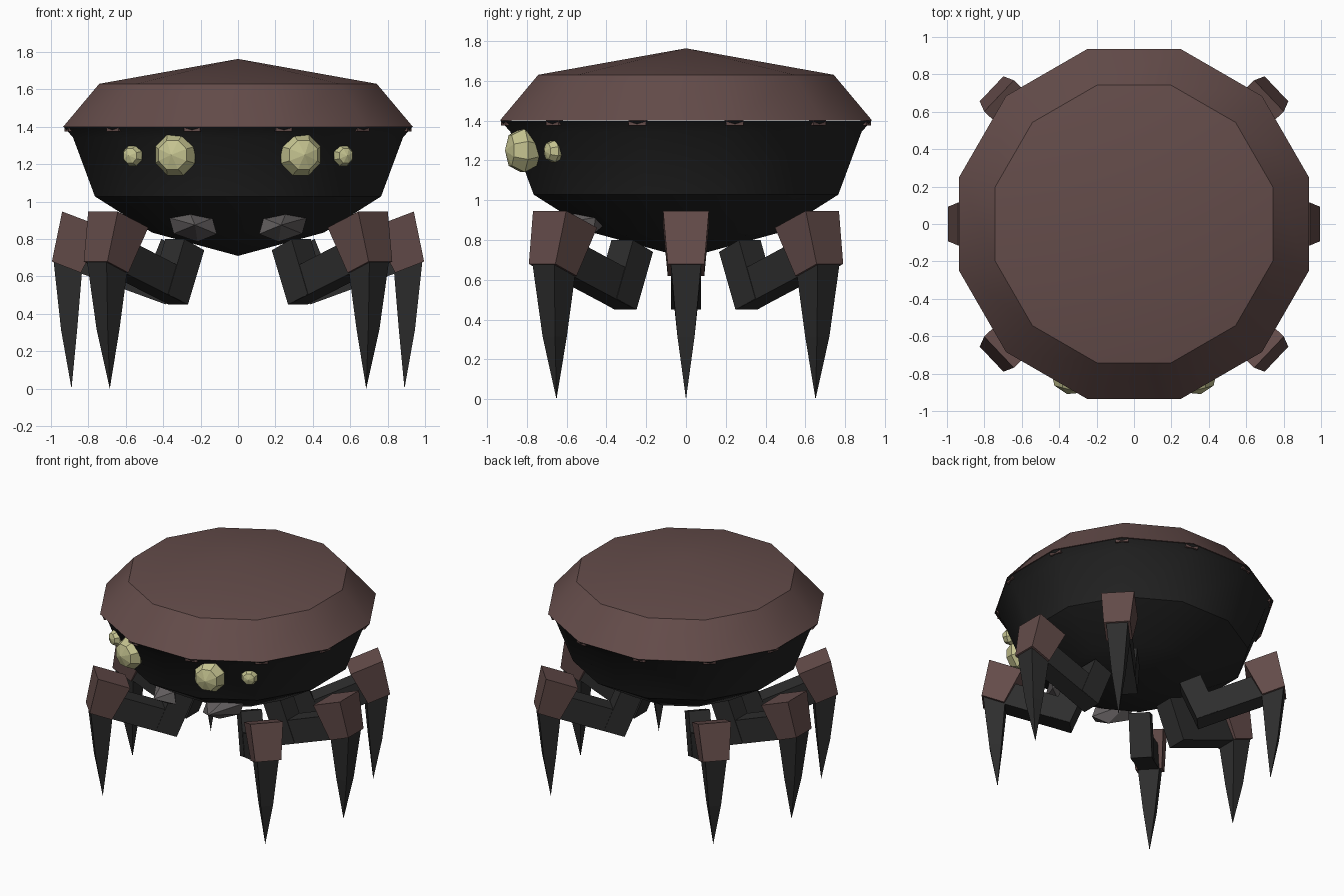
import bpy, bmesh, math
from mathutils import Matrix, Vector

cube = bpy.data.objects.get("Cube")
if cube:
    bpy.data.objects.remove(cube, do_unlink=True)


def material(name, r, g, b):
    m = bpy.data.materials.new(name)
    m.use_nodes = True
    m.diffuse_color = (r, g, b, 1)
    bsdf = m.node_tree.nodes["Principled BSDF"]
    bsdf.inputs["Base Color"].default_value = (r, g, b, 1)
    bsdf.inputs["Roughness"].default_value = 0.8
    return m


SHELL = material("red brown", 0.127, 0.072, 0.068)
BLACK = material("body black", 0.016, 0.016, 0.016)
LIMB = material("limb charcoal", 0.026, 0.026, 0.026)
EYE = material("pale yellow", 0.56, 0.55, 0.28)
GREY = material("fang grey", 0.12, 0.11, 0.112)


def finish(bm, name, mat, matrix=None, smooth=False):
    if matrix is not None:
        bm.transform(matrix)
    bmesh.ops.recalc_face_normals(bm, faces=bm.faces)
    mesh = bpy.data.meshes.new(name)
    bm.to_mesh(mesh)
    bm.free()
    mesh.materials.append(mat)
    ob = bpy.data.objects.new(name, mesh)
    bpy.context.collection.objects.link(ob)
    if smooth:
        bpy.ops.object.select_all(action='DESELECT')
        bpy.context.view_layer.objects.active = ob
        ob.select_set(True)
        bpy.ops.object.shade_smooth_by_angle(angle=math.radians(32))
    return ob


def loft(rings):
    """Skin a list of equal rings; a ring of one point closes to a tip."""
    bm = bmesh.new()
    rows = [[bm.verts.new(p) for p in ring] for ring in rings]
    for a, b in zip(rows, rows[1:]):
        n = max(len(a), len(b))
        for i in range(n):
            j = (i + 1) % n
            quad = [a[i % len(a)], a[j % len(a)], b[j % len(b)], b[i % len(b)]]
            bm.faces.new(list(dict.fromkeys(quad)))
    for end in (rows[0], rows[-1]):
        if len(end) > 2:
            bm.faces.new(end)
    return bm


def dodecagon(apothem, z):
    if apothem == 0:
        return [(0, 0, z)]
    r = apothem / math.cos(math.pi / 12)
    angles = [math.radians(15 + 30 * i) for i in range(12)]
    return [(r * math.cos(a), r * math.sin(a), z) for a in angles]


def prism(profile, widths):
    """Extrude an (x, z) profile across y, with a half width per corner."""
    return loft([[(x, s * w, z) for (x, z), w in zip(profile, widths)] for s in (-1, 1)])


# Body and shell
body = [(0, 0.71), (0.46, 0.835), (0.765, 1.028), (0.882, 1.343), (0.93, 1.398)]
finish(loft([dodecagon(r, z) for r, z in body]), "body", BLACK, smooth=True)
shell = [(0.935, 1.4), (0.742, 1.63), (0, 1.763)]
finish(loft([dodecagon(r, z) for r, z in shell]), "shell", SHELL, smooth=True)

# Small shell tabs under each corner of the rim
for i in range(12):
    bm = bmesh.new()
    bmesh.ops.create_cube(bm, size=1, matrix=Matrix.Diagonal((0.03, 0.09, 0.025, 1)))
    place = Matrix.Rotation(math.radians(15 + 30 * i), 4, 'Z') @ Matrix.Translation((0.934, 0, 1.388))
    finish(bm, f"shell_tab_{i + 1}", SHELL, place)

# Legs, drawn pointing along +x and turned into place
ARM = [(0.385, 0.45), (0.85, 0.62), (0.79, 0.785), (0.322, 0.61)]
HIP = [(0.385, 0.45), (0.53, 0.505), (0.41, 0.80), (0.265, 0.74)]
KNEE = [(0.94, 0.947), (0.995, 0.68), (0.84, 0.62), (0.715, 0.862)]


def spike_ring(x, z, w, tilt):
    return [(x + a * w, b * w, z + a * tilt) for a, b in ((1, 1), (-1, 1), (-1, -1), (1, -1))]


def leg(name, angle, shift):
    place = Matrix.Rotation(math.radians(angle), 4, 'Z') @ Matrix.Translation((shift, 0, 0))
    finish(prism(HIP, [0.075] * 4), name + "_hip", LIMB, place)
    finish(prism(ARM, [0.072] * 4), name + "_arm", LIMB, place)
    finish(prism(KNEE, [0.115, 0.092, 0.092, 0.115]), name + "_knee", SHELL, place)
    spike = [spike_ring(0.91, 0.655, 0.076, 0.028), spike_ring(0.903, 0.315, 0.043, 0),
             [(0.89, 0, 0)]]
    finish(loft(spike), name + "_spike", LIMB, place)


for side, flip in (("left", False), ("right", True)):
    for part, a, shift in (("front", -43.5, 0.055), ("middle", 0, 0), ("back", 43.5, 0.055)):
        leg(f"{side}_{part}_leg", 180 - a if flip else a, shift)

    s = -1 if flip else 1
    # Eyes: low sided spheres with a pole facing outward
    for part, pos, r, depth, turn in (("large", (0.335, -0.82, 1.25), 0.118, 0.092, 14),
                                      ("small", (0.563, -0.665, 1.246), 0.06, 0.05, 25)):
        bm = bmesh.new()
        bmesh.ops.create_uvsphere(bm, u_segments=8, v_segments=4, radius=1)
        place = (Matrix.Translation((s * pos[0], pos[1], pos[2]))
                 @ Matrix.Rotation(math.radians(s * turn), 4, 'Z')
                 @ Matrix.Rotation(math.radians(90), 4, 'X')
                 @ Matrix.Rotation(math.radians(22.5), 4, 'Z')
                 @ Matrix.Diagonal((r, r, depth, 1)))
        finish(bm, f"{side}_{part}_eye", EYE, place)

    # Fang: six sided double cone pointing forward
    ring = [(s * (0.24 + 0.135 * math.cos(a)), -0.52 + 0.07 * math.cos(a),
             0.87 - 0.02 * math.cos(a - 2.5) + 0.095 * math.sin(a))
            for a in (math.radians(60 * i + 20) for i in range(6))]
    tips = [[(s * x, y, z)] for x, y, z in ((0.23, -0.69, 0.875), (0.27, -0.38, 0.9))]
    finish(loft([tips[0], ring, tips[1]]), f"{side}_fang", GREY)
